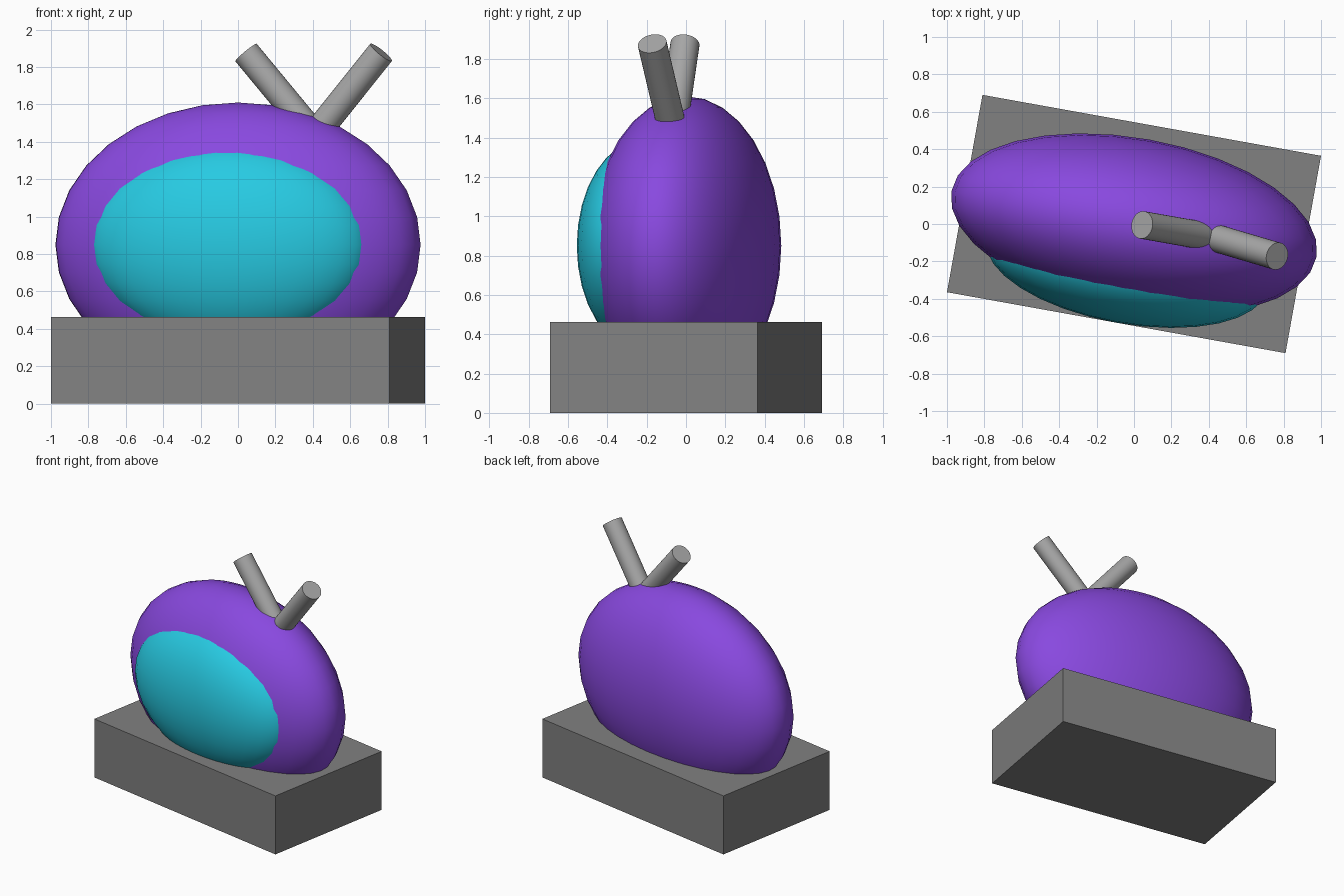
import bpy
import math
from mathutils import Vector

if "Cube" in bpy.data.objects:
    bpy.data.objects.remove(bpy.data.objects["Cube"])

YAW = math.radians(-10.2)   # whole model is turned slightly
MID_Z = 0.85                # height of the body centre


def material(name, rgb):
    m = bpy.data.materials.new(name)
    m.diffuse_color = (*rgb, 1)
    m.use_nodes = True
    m.node_tree.nodes["Principled BSDF"].inputs["Base Color"].default_value = m.diffuse_color
    return m


purple = material("purple", (0.25, 0.066, 0.74))
cyan = material("cyan", (0.02, 0.59, 0.76))
dark_grey = material("dark grey", (0.22, 0.22, 0.22))
light_grey = material("light grey", (0.39, 0.39, 0.39))


def finish(name, mat, smooth=True):
    ob = bpy.context.object
    ob.name = name
    ob.data.materials.append(mat)
    if smooth:
        bpy.ops.object.shade_smooth_by_angle(angle=math.radians(40))
    return ob


def ellipsoid(name, offset, semi_axes, mat):
    # offset is measured along the turned depth axis
    loc = (-math.sin(YAW) * offset, math.cos(YAW) * offset, MID_Z)
    bpy.ops.mesh.primitive_uv_sphere_add(segments=32, ring_count=16, radius=1, location=loc, rotation=(0, 0, YAW))
    bpy.context.object.scale = semi_axes
    return finish(name, mat)


def rod(name, bottom, top, radius, mat):
    a, b = Vector(bottom), Vector(top)
    axis = b - a
    bpy.ops.mesh.primitive_cylinder_add(vertices=32, radius=radius, depth=axis.length, location=(a + b) / 2,
                                        rotation=axis.to_track_quat('Z', 'Y').to_euler())
    return finish(name, mat)


# base block
bpy.ops.mesh.primitive_cube_add(size=1, location=(0, 0, 0.231), rotation=(0, 0, YAW))
bpy.context.object.scale = (1.839, 1.072, 0.462)
finish("base_block", dark_grey, smooth=False)

# rounded body and the bulging front panel
ellipsoid("body", 0, (0.992, 0.459, 0.76), purple)
ellipsoid("front_panel", -0.22, (0.762, 0.316, 0.538), cyan)

# two antennae, sunk into the body
rod("left_antenna", (0.40, -0.068, 1.445), (0.043, -0.005, 1.877), 0.074, light_grey)
rod("right_antenna", (0.447, -0.078, 1.48), (0.765, -0.172, 1.878), 0.074, light_grey)
